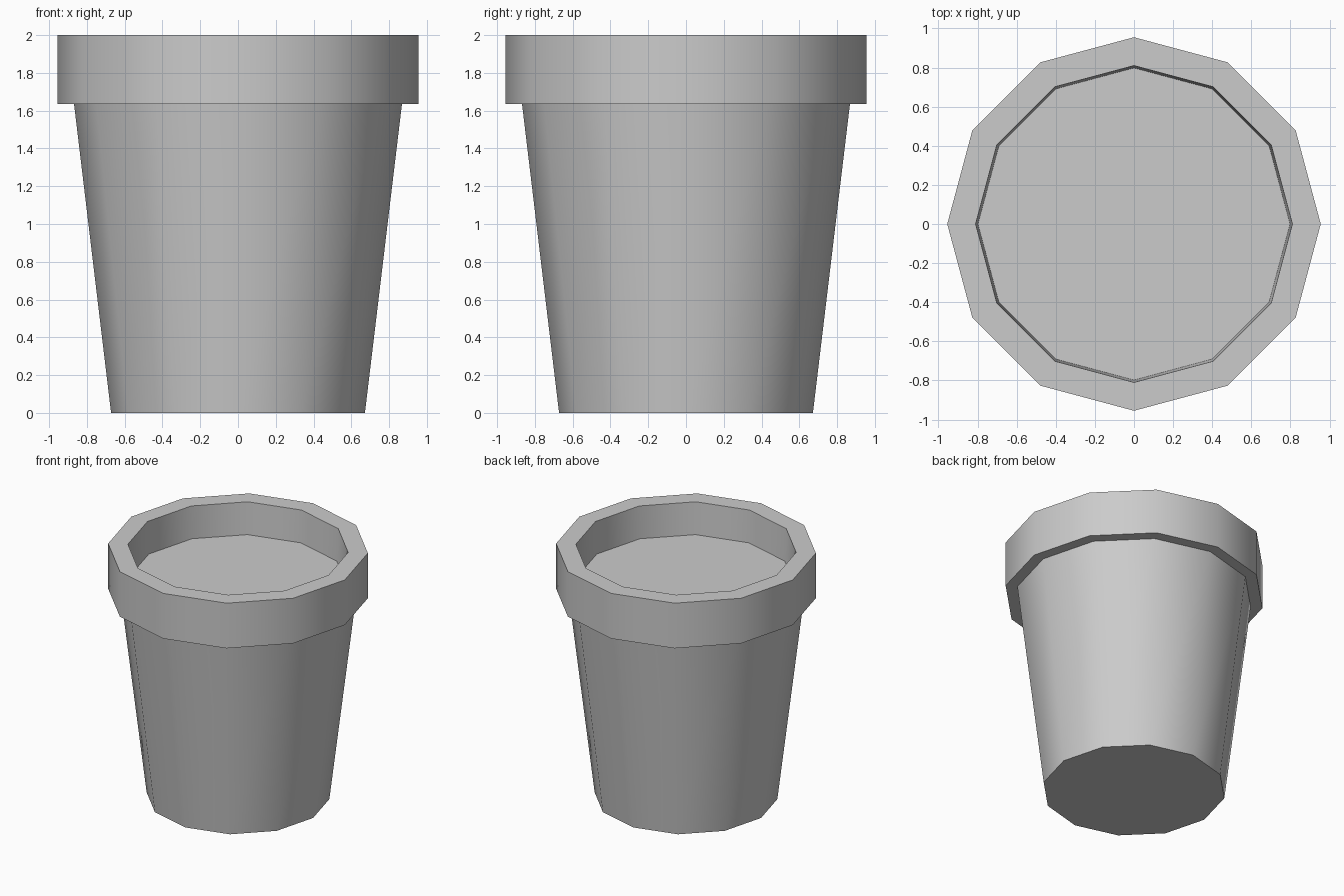
import bpy, bmesh, math

if "Cube" in bpy.data.objects:
    bpy.data.objects.remove(bpy.data.objects["Cube"])

SIDES = 12

def lathe(name, profile, cap_start=False, cap_end=False):
    """Revolve (radius, z) points into a low-poly ring surface."""
    bm = bmesh.new()
    rings = [[bm.verts.new((r * math.cos(2 * math.pi * i / SIDES),
                            r * math.sin(2 * math.pi * i / SIDES), z))
              for i in range(SIDES)] for r, z in profile]
    for low, high in zip(rings, rings[1:]):
        for i in range(SIDES):
            j = (i + 1) % SIDES
            bm.faces.new((low[i], low[j], high[j], high[i]))
    if cap_start:
        bm.faces.new(rings[0][::-1])
    if cap_end:
        bm.faces.new(rings[-1])
    mesh = bpy.data.meshes.new(name)
    bm.to_mesh(mesh)
    bm.free()
    obj = bpy.data.objects.new(name, mesh)
    bpy.context.collection.objects.link(obj)
    bpy.ops.object.select_all(action='DESELECT')
    obj.select_set(True)
    bpy.context.view_layer.objects.active = obj
    bpy.ops.object.shade_smooth_by_angle(angle=math.radians(40))
    return obj

# Tapered pot with overhanging rim and sloped inner wall
lathe("pot", [(0.672, 0), (0.868, 1.635), (0.955, 1.635), (0.955, 2.0),
              (0.81, 2.0), (0.798, 1.74)], cap_start=True)

# Flat soil surface closing the inside
lathe("soil", [(0.79, 1.74), (0.798, 1.74)][::-1], cap_end=True)
